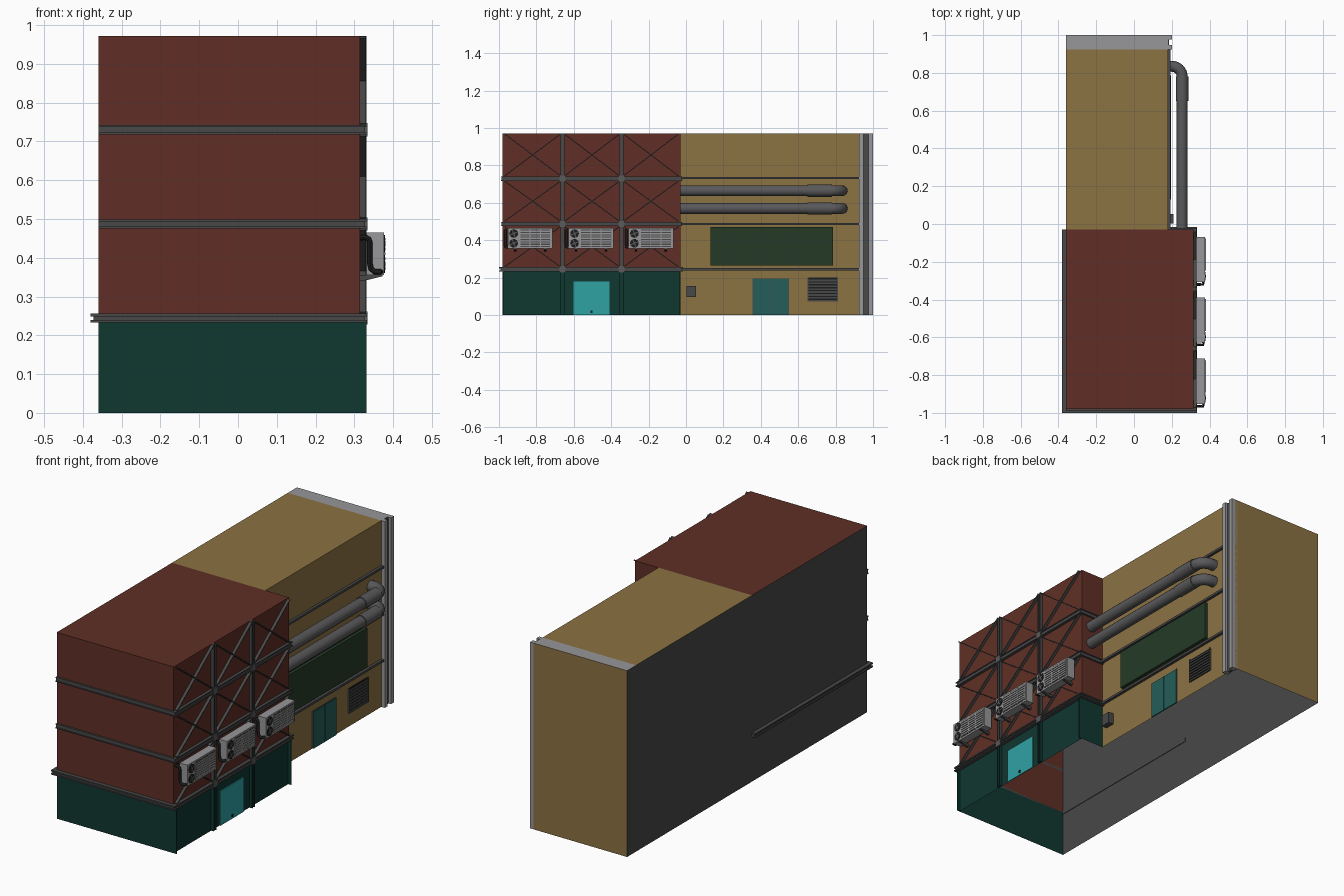
import bpy, bmesh, math
from mathutils import Matrix, Vector

if "Cube" in bpy.data.objects:
    bpy.data.objects.remove(bpy.data.objects["Cube"])


def mat(name, r, g, b):
    m = bpy.data.materials.new(name)
    m.diffuse_color = (r, g, b, 1)
    m.use_nodes = True
    m.node_tree.nodes["Principled BSDF"].inputs["Base Color"].default_value = m.diffuse_color
    return m


RED = mat("brick red", .115, .028, .019)
GREEN = mat("base green", .005, .038, .030)
TAN = mat("tan wall", .26, .17, .055)
DARK = mat("dark grey steel", .065, .065, .065)
PIPE = mat("pipe grey", .10, .10, .105)
LIGHT = mat("light grey", .31, .31, .32)
BLACK = mat("black", .012, .012, .012)
PANEL = mat("dark green panel", .018, .042, .020)
TEAL = mat("dark teal", .018, .11, .10)
CYAN = mat("bright teal", .028, .36, .37)


def finish(name, bm, mats):
    me = bpy.data.meshes.new(name)
    bm.to_mesh(me)
    bm.free()
    for m in mats:
        me.materials.append(m)
    ob = bpy.data.objects.new(name, me)
    bpy.context.collection.objects.link(ob)
    return ob


def add_box(bm, x0, x1, y0, y1, z0, z1):
    mx = Matrix.Translation(((x0 + x1) / 2, (y0 + y1) / 2, (z0 + z1) / 2))
    bmesh.ops.create_cube(bm, size=1, matrix=mx @ Matrix.Diagonal((x1 - x0, y1 - y0, z1 - z0, 1)))


def boxes(name, m, *bs):
    bm = bmesh.new()
    for b in bs:
        add_box(bm, *b)
    return finish(name, bm, [m])


def tube(name, m, pts, r, sides=12):
    cu = bpy.data.curves.new(name, 'CURVE')
    cu.dimensions = '3D'
    cu.bevel_depth = r
    cu.bevel_resolution = (sides - 4) // 2
    cu.use_fill_caps = True
    sp = cu.splines.new('POLY')
    sp.points.add(len(pts) - 1)
    for p, c in zip(sp.points, pts):
        p.co = (*c, 1)
    cu.materials.append(m)
    ob = bpy.data.objects.new(name, cu)
    bpy.context.collection.objects.link(ob)
    bpy.ops.object.select_all(action='DESELECT')
    ob.select_set(True)
    bpy.context.view_layer.objects.active = ob
    bpy.ops.object.convert(target='MESH')
    bpy.ops.object.shade_smooth_by_angle(angle=math.radians(45))


X0, XW, XB, XT = -.36, .315, .331, .18   # left wall, brick wall, beam face, tan wall
YF, YM, YP, YE = -.98, -.03, .925, 1.0   # front, step, pillar, back
H, ZL = .972, .245                       # roof, ledge

# Building shell: walls from a footprint, open underneath
bm = bmesh.new()
foot = [(X0, YF), (XW, YF), (XW, YM), (XT, YM), (XT, YE), (X0, YE)]
kinds = ["brick", "brick", "brick", "tan", "tan", "plain"]
for i, k in enumerate(kinds):
    (ax, ay), (bx, by) = foot[i], foot[(i + 1) % 6]
    for z0, z1 in ((0, ZL), (ZL, H)):
        f = bm.faces.new([bm.verts.new(c) for c in ((ax, ay, z0), (bx, by, z0), (bx, by, z1), (ax, ay, z1))])
        f.material_index = {"brick": 1 if z0 == 0 else 0, "tan": 2, "plain": 3}[k]
for x1, y0, y1, mi in ((XW, YF, YM, 0), (XT, YM, YP, 2), (XT, YP, YE, 4)):
    f = bm.faces.new([bm.verts.new(c) for c in ((X0, y0, H), (x1, y0, H), (x1, y1, H), (X0, y1, H))])
    f.material_index = mi
bmesh.ops.remove_doubles(bm, verts=bm.verts, dist=1e-5)
finish("building_shell", bm, [RED, GREEN, TAN, DARK, LIGHT])

# Corner pillar at the rear with a dark groove
boxes("rear_pillar", LIGHT, (.165, .2, YP, .948, 0, H), (.165, .2, .976, YE, 0, H))
boxes("rear_pillar_web", DARK, (.17, .185, .948, .976, 0, H - .002))

# Channel bands round the brick block: two flanges and a recessed web
for n, z in enumerate((.487, .73)):
    bs = []
    for lo, hi, d in ((-.012, -.007, 0), (-.007, .007, .004), (.007, .012, 0)):
        a, b = z + lo, z + hi
        bs += [(X0, XB - d, YF - .01 + d, YF, a, b), (XW, XB - d, YF, YM + .01 - d, a, b),
               (XT, XW, YM, YM + .01 - d, a, b)]
    boxes(f"brick_band_{n}", DARK, *bs)

# Ledge above the green base, also along the blank side
bs = []
for a, b, d in ((.233, .239, 0), (.239, .249, .007), (.249, .256, 0)):
    bs += [(-.38 + d, XB + .002 - d, -1 + d, YF, a, b), (-.38 + d, X0 + .003, YF, YM, a, b),
           (XW, XB + .002 - d, YF, -.015 - d, a, b), (XT, XW, YM, -.015 - d, a, b)]
boxes("base_ledge", DARK, *bs)

# Vertical posts: steel above, green below the ledge
posts = (-.66, -.345)
up, low = [], []
for y in posts:
    for a, b, d in ((-.011, -.006, 0), (-.006, .006, .005), (.006, .011, 0)):
        up.append((XW, XB - d, y + a, y + b, .256, H))
        low.append((XW, XB - d, y + a, y + b, 0, .233))
boxes("steel_posts", DARK, *up)
boxes("base_posts", GREEN, *low, (XW, XB, YF, YF + .006, 0, .233), (XW, XB, YM - .006, YM, 0, .233))
boxes("joint_plates", PIPE, *[(XW, XB + .003, y - .017, y + .017, z - .017, z + .017)
                              for y in posts for z in (.245, .487, .73)])

# Cross bracing: thin deep plates, two per bay
bm = bmesh.new()
ys = (YF, -.66, -.345, YM)
for ya, yb in zip(ys, ys[1:]):
    ya, yb = ya + .008, yb - .008
    for za, zb in ((.256, .475), (.5, .718), (.742, H - .002)):
        ln, ang = math.hypot(yb - ya, zb - za), math.atan2(zb - za, yb - ya)
        for s in (1, -1):
            mx = Matrix.Translation(((XW + XB - .001) / 2, (ya + yb) / 2, (za + zb) / 2)) @ Matrix.Rotation(s * ang, 4, 'X')
            bmesh.ops.create_cube(bm, size=1, matrix=mx @ Matrix.Diagonal((XB - XW - .001, ln - .006, .005, 1)))
finish("cross_braces", bm, [DARK])

# Air conditioners with fans, grille, bracket and hose
for n, y in enumerate((-.953, -.628, -.308)):
    boxes(f"cooler_case_{n}", LIGHT, (.331, .376, y, y + .24, .355, .465))
    boxes(f"cooler_grille_back_{n}", DARK, (.376, .3772, y + .062, y + .23, .364, .457))
    boxes(f"cooler_slats_{n}", LIGHT,
          *[(.376, .38, y + .062, y + .23, .369 + k * .0125, .376 + k * .0125) for k in range(7)],
          *[(.376, .379, y + .062 + k * .055, y + .067 + k * .055, .364, .457) for k in range(4)])
    bm, hub = bmesh.new(), bmesh.new()
    for z in (.436, .384):
        base = Matrix.Translation((.3775, y + .032, z)) @ Matrix.Rotation(math.pi / 2, 4, 'Y')
        bmesh.ops.create_cone(bm, cap_ends=True, segments=16, radius1=.023, radius2=.023, depth=.003, matrix=base)
        bmesh.ops.create_cone(hub, cap_ends=True, segments=10, radius1=.007, radius2=.007, depth=.005, matrix=base)
        for k in range(4):
            bl = base @ Matrix.Rotation(k * math.pi / 2 + .4, 4, 'Z') @ Matrix.Translation((.013, 0, .0015))
            bmesh.ops.create_cube(hub, size=1, matrix=bl @ Matrix.Diagonal((.016, .005, .001, 1)))
    finish(f"cooler_fans_{n}", bm, [BLACK])
    finish(f"cooler_fan_blades_{n}", hub, [PIPE])
    # sloping bracket arms
    bm = bmesh.new()
    for yb in (y + .04, y + .2):
        prof = [(XW, .34), (.335, .343), (.372, .352), (.372, .355), (XW, .355)]
        f = bm.faces.new([bm.verts.new((px, yb - .006, pz)) for px, pz in prof])
        r = bmesh.ops.extrude_face_region(bm, geom=[f])
        bmesh.ops.translate(bm, verts=[v for v in r["geom"] if isinstance(v, bmesh.types.BMVert)], vec=(0, .012, 0))
    bmesh.ops.recalc_face_normals(bm, faces=bm.faces)
    finish(f"cooler_brackets_{n}", bm, [DARK])
    yh = y - .012
    tube(f"cooler_hose_{n}", BLACK, [(XW, yh, .452), (.329, yh, .452), (.337, yh, .448), (.340, yh, .438),
         (.340, yh, .385), (.343, yh, .372), (.352, yh, .364), (.366, yh, .364), (.368, y + .004, .364)], .007, 8)

# Two ducts with elbow into the tan wall and a collar
for n, z in enumerate((.57, .665)):
    cx, rb, ye = .255, .055, .78
    arc = [(cx - rb + rb * math.cos(t), ye + rb * math.sin(t), z) for t in [k * math.pi / 16 for k in range(9)]]
    tube(f"duct_{n}", PIPE, [(cx, YM - .005, z)] + arc + [(XT - .01, ye + rb, z)], .029)
    tube(f"duct_collar_{n}", PIPE, [(cx, .65, z), (cx, .78, z)], .033)

# Thin rails, sign panel and fittings on the tan wall
boxes("wall_rails", DARK, *[(XT, .194, YM, YP, z - .006, z + .006) for z in (.245, .487, .733)])
boxes("wall_panel", PANEL, (XT, .197, .13, .785, .265, .47))
boxes("side_door_frame", DARK, (XT, .183, .355, .55, 0, .195))
boxes("side_door_leaves", TEAL, (XT, .186, .358, .451, 0, .192), (XT, .186, .454, .547, 0, .192))
boxes("wall_vent_back", BLACK, (XT, .182, .652, .81, .072, .2))
boxes("wall_vent_slats", DARK, *[(XT, .188, .652, .81, .072 + k * .0155, .081 + k * .0155) for k in range(8)],
      (XT, .188, .65, .655, .072, .2), (XT, .188, .807, .812, .072, .2))
boxes("meter_box", DARK, (XT, .21, .002, .054, .096, .156))

# Entrance on the green base
boxes("entrance_door", CYAN, (XW, .32, -.602, -.408, 0, .18))
boxes("entrance_handle", BLACK, (.32, .325, -.51, -.5, .012, .024))
